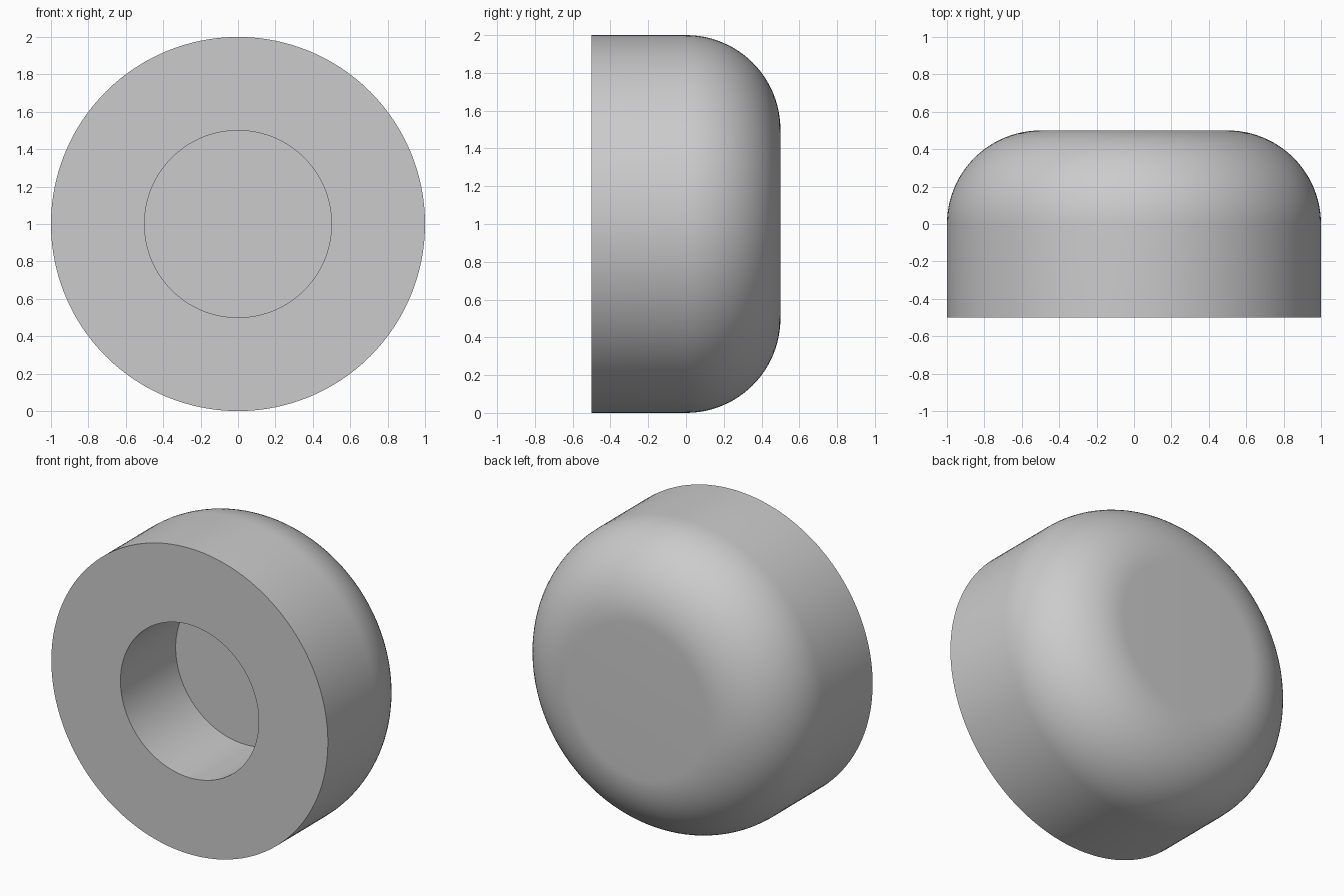
import bpy
import bmesh
from math import sin, cos, pi, radians
from mathutils import Vector

cube = bpy.data.objects.get("Cube")
if cube:
    bpy.data.objects.remove(cube, do_unlink=True)

# Dimensions
RADIUS, HALF_DEPTH = 1.0, 0.5
FILLET = 0.5
HOLE_RADIUS, HOLE_DEPTH = 0.5, 0.57
SIDES, FILLET_STEPS = 128, 24

# Plain grey material
grey = bpy.data.materials.new("light_grey")
grey.use_nodes = True
colour = (0.6, 0.6, 0.6, 1.0)
grey.diffuse_color = colour
grey.node_tree.nodes["Principled BSDF"].inputs["Base Color"].default_value = colour

# Half profile as (radius, y): blind hole, flat front, straight wall, rounded back
floor_y = -HALF_DEPTH + HOLE_DEPTH
profile = [(0, floor_y), (HOLE_RADIUS, floor_y),
           (HOLE_RADIUS, -HALF_DEPTH), (RADIUS, -HALF_DEPTH)]
for i in range(FILLET_STEPS + 1):
    a = pi / 2 * i / FILLET_STEPS
    profile.append((RADIUS - FILLET + FILLET * cos(a),
                    HALF_DEPTH - FILLET + FILLET * sin(a)))
profile.append((0, HALF_DEPTH))

# Revolve the profile around the y axis
bm = bmesh.new()
verts = [bm.verts.new((r, y, 0)) for r, y in profile]
edges = [bm.edges.new(pair) for pair in zip(verts, verts[1:])]
bmesh.ops.spin(bm, geom=verts + edges, cent=(0, 0, 0), axis=(0, 1, 0),
               angle=2 * pi, steps=SIDES, use_merge=False)
bmesh.ops.remove_doubles(bm, verts=bm.verts[:], dist=0.0001)
bmesh.ops.recalc_face_normals(bm, faces=bm.faces[:])
bmesh.ops.translate(bm, verts=bm.verts[:], vec=Vector((0, 0, RADIUS)))

mesh = bpy.data.meshes.new("rounded_cap")
bm.to_mesh(mesh)
bm.free()
mesh.materials.append(grey)
cap = bpy.data.objects.new("rounded_cap", mesh)
bpy.context.collection.objects.link(cap)

# Smooth curved walls, keep the rims crisp
bpy.ops.object.select_all(action="DESELECT")
cap.select_set(True)
bpy.context.view_layer.objects.active = cap
bpy.ops.object.shade_smooth_by_angle(angle=radians(30))
